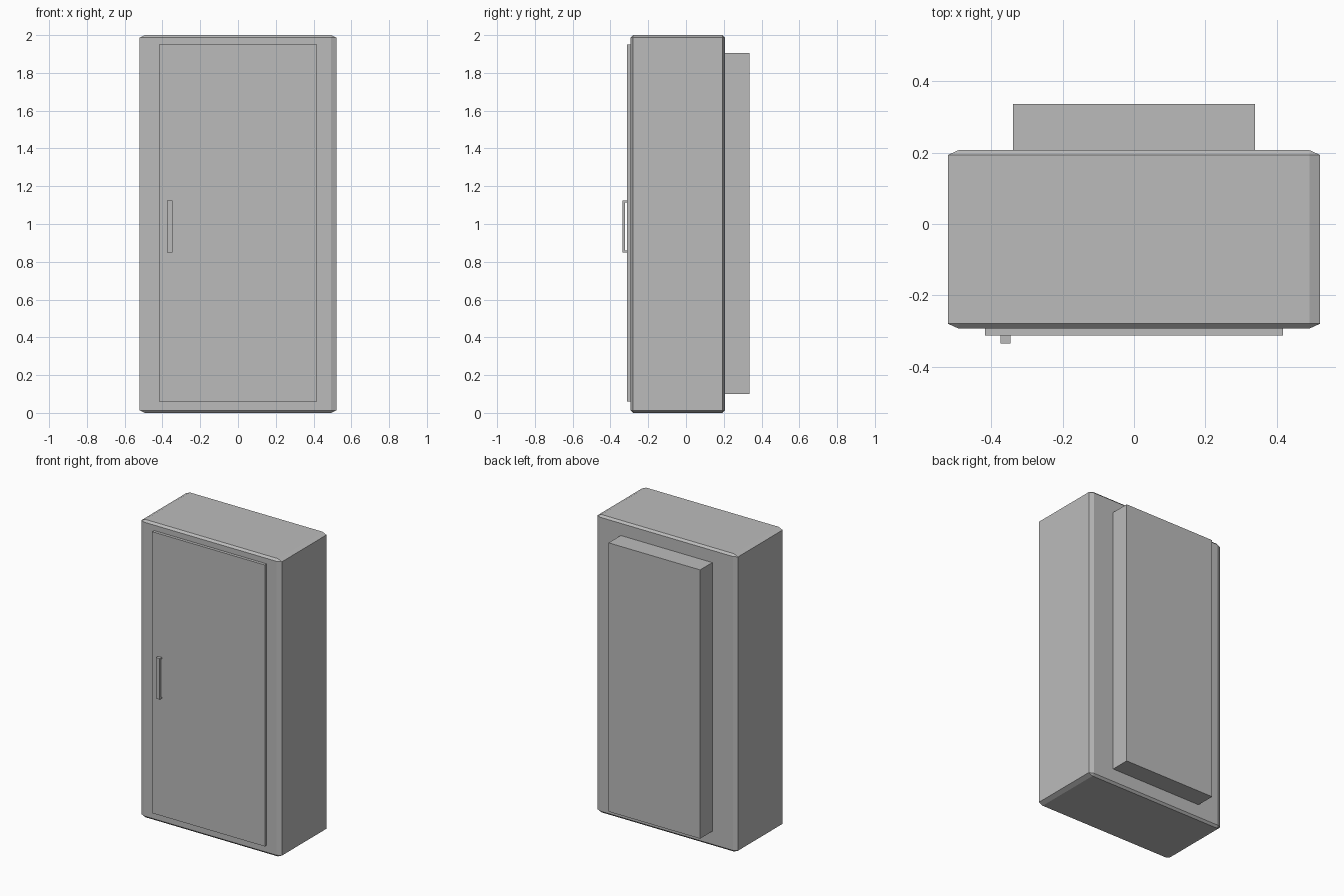
import bpy
import bmesh
from mathutils import Vector

cube = bpy.data.objects.get("Cube")
if cube:
    bpy.data.objects.remove(cube, do_unlink=True)

# Single grey finish
grey = bpy.data.materials.new("plain_grey")
grey.use_nodes = True
colour = (0.5, 0.5, 0.5, 1.0)
grey.diffuse_color = colour
grey.node_tree.nodes["Principled BSDF"].inputs["Base Color"].default_value = colour


def box(name, low, high, chamfer=0.0, stretch=(1, 1, 1)):
    """Box between two corners; the chamfer is widened per axis by stretch."""
    low, high, stretch = Vector(low), Vector(high), Vector(stretch)
    size, centre = high - low, (low + high) / 2
    bm = bmesh.new()
    bmesh.ops.create_cube(bm, size=1)
    bmesh.ops.scale(bm, vec=[s / k for s, k in zip(size, stretch)], verts=bm.verts)
    if chamfer:
        bmesh.ops.bevel(bm, geom=bm.edges[:], offset=chamfer,
                        offset_type='OFFSET', segments=1, affect='EDGES')
    bmesh.ops.scale(bm, vec=stretch, verts=bm.verts)
    bmesh.ops.translate(bm, vec=centre, verts=bm.verts)
    mesh = bpy.data.meshes.new(name)
    bm.to_mesh(mesh)
    bm.free()
    mesh.materials.append(grey)
    obj = bpy.data.objects.new(name, mesh)
    bpy.context.collection.objects.link(obj)
    return obj


# Cabinet body with wider chamfers on its sides
box("cabinet_body", (-0.522, -0.293, 0), (0.522, 0.207, 2), 0.0135, (2.2, 1, 1))

# Rear housing, running through the body
box("rear_housing", (-0.34, -0.24, 0.1), (0.34, 0.336, 1.905))

# Front door panel
box("door", (-0.418, -0.313, 0.06), (0.418, -0.29, 1.95))

# Door handle: grip bar and two end posts
left, right, bottom, top = -0.375, -0.347, 0.85, 1.125
box("handle_grip", (left, -0.335, bottom), (right, -0.324, top))
for name, z in (("lower", bottom), ("upper", top - 0.01)):
    box("handle_post_" + name, (left, -0.324, z), (right, -0.312, z + 0.01))
